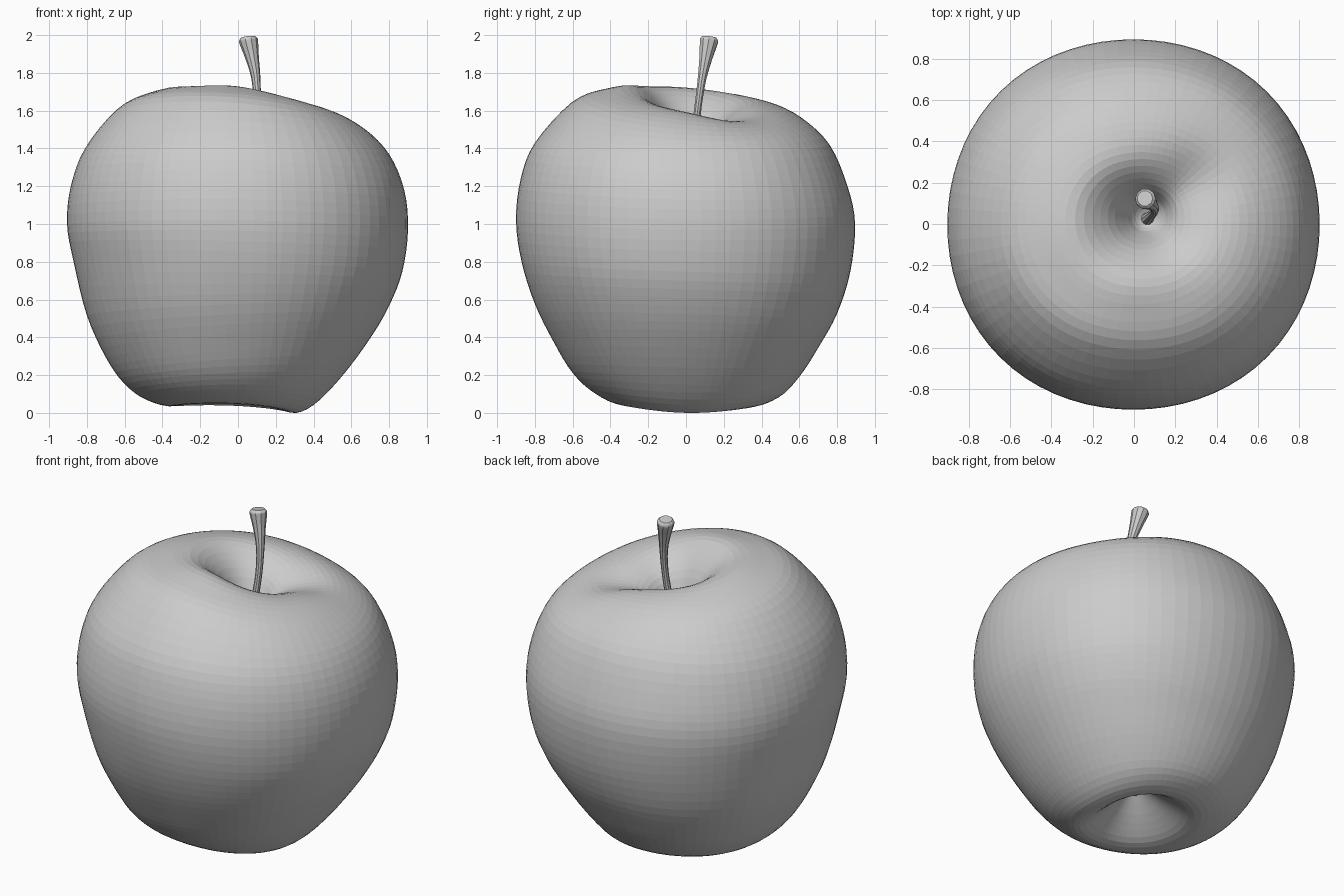
import bpy, math
from mathutils import Vector

if "Cube" in bpy.data.objects:
    bpy.data.objects.remove(bpy.data.objects["Cube"])


def loft(name, rings):
    """Skin closed rings of equal size and cap both ends."""
    n = len(rings[0])
    verts = [p for ring in rings for p in ring]
    faces = [tuple(range(n))[::-1]]
    for i in range(len(rings) - 1):
        for j in range(n):
            k = (j + 1) % n
            faces.append((i*n + j, i*n + k, (i+1)*n + k, (i+1)*n + j))
    faces.append(tuple(range((len(rings) - 1)*n, len(rings)*n)))
    mesh = bpy.data.meshes.new(name)
    mesh.from_pydata(verts, [], faces)
    obj = bpy.data.objects.new(name, mesh)
    bpy.context.collection.objects.link(obj)
    return obj


def spline(rows, steps):
    """Catmull-Rom through tuples of numbers."""
    ext = [rows[0]] + list(rows) + [rows[-1]]
    out = []
    for i in range(1, len(ext) - 2):
        for s in range(steps):
            t = s / steps
            out.append([0.5*(2*b + (c-a)*t + (2*a-5*b+4*c-d)*t*t + (3*b-a-3*c+d)*t**3)
                        for a, b, c, d in zip(*ext[i-1:i+3])])
    return out + [list(rows[-1])]


# Apple profiles, bottom to top: (radius, height) for right, back, left, front
PROFILE = [
    (.02, .26, .02, .26, .02, .26, .02, .26),
    (.16, .09, .19, .13, .19, .12, .19, .13),
    (.28, .01, .34, .045, .33, .045, .34, .055),
    (.40, .05, .49, .09, .48, .075, .48, .11),
    (.55, .20, .60, .20, .60, .16, .60, .22),
    (.70, .40, .70, .35, .70, .30, .70, .38),
    (.80, .57, .80, .53, .80, .52, .80, .58),
    (.87, .75, .87, .75, .87, .80, .87, .80),
    (.90, .97, .895, 1.0, .905, 1.0, .90, 1.02),
    (.88, 1.18, .855, 1.2, .885, 1.2, .875, 1.24),
    (.80, 1.37, .76, 1.42, .81, 1.40, .80, 1.43),
    (.67, 1.50, .61, 1.56, .65, 1.60, .61, 1.64),
    (.50, 1.585, .45, 1.63, .49, 1.69, .44, 1.71),
    (.33, 1.59, .30, 1.63, .31, 1.72, .28, 1.72),
    (.17, 1.52, .17, 1.54, .17, 1.60, .15, 1.59),
    (.07, 1.39, .07, 1.39, .07, 1.40, .07, 1.40),
    (.015, 1.35, .015, 1.35, .015, 1.35, .015, 1.35),
]
SEG = 72


def around(q, a):
    """Blend four quarter values smoothly by angle."""
    r, b, l, f = q
    return (sum(q)/4 + (r-l)/2*math.cos(a) + (b-f)/2*math.sin(a)
            + (r+l-b-f)/4*math.cos(2*a))


rings = []
rows = spline(PROFILE, 4)
for i, row in enumerate(rows):
    u = i / (len(rows) - 1)
    top = min(1, max(0, (u - .62) / .3))
    ring = []
    for j in range(SEG):
        a = 2*math.pi*j/SEG
        r, z = around(row[0::2], a), around(row[1::2], a)
        # slight fullness on the diagonals
        r *= 1 + .014*math.sin(2*a)**2
        # shallow valley running off the rim to the back right
        d = (a - math.radians(36) + math.pi) % (2*math.pi) - math.pi
        z -= .05*math.exp(-(d/.45)**2)*math.exp(-((u - .79)/.08)**2)
        # keep the high front left rim level
        e = (a - math.radians(225) + math.pi) % (2*math.pi) - math.pi
        z -= .02*math.exp(-(e/.6)**2)*math.exp(-((u - .81)/.06)**2)
        ring.append((r*math.cos(a) + .06*top**2, r*math.sin(a) + .035*top**2, z))
    rings.append(ring)
# keep the base on the ground
zmin = min(p[2] for ring in rings for p in ring)
loft("apple_body", [[(x, y, z - zmin*max(0, 1 - z)) for x, y, z in ring] for ring in rings])


def tube(name, path, sides, steps):
    """Round tube through (x, y, z, radius) points."""
    pts = spline(path, steps)
    rings = []
    for i, p in enumerate(pts):
        d = Vector(pts[min(i+1, len(pts)-1)][:3]) - Vector(pts[max(i-1, 0)][:3])
        side = d.cross(Vector((0, 1, 0))).normalized()
        up = d.cross(side).normalized()
        rings.append([Vector(p[:3]) + p[3]*(math.cos(t)*side + math.sin(t)*up)
                      for t in (2*math.pi*k/sides for k in range(sides))])
    return loft(name, rings)


# Stem, flared at its tip
tube("stem", [(.06, .02, 1.33, .032), (.085, .045, 1.47, .022), (.10, .065, 1.63, .02),
              (.095, .085, 1.77, .024), (.075, .105, 1.88, .036),
              (.06, .118, 1.95, .048), (.055, .122, 1.975, .05), (.053, .124, 1.99, .038)], 10, 3)

# Dried flower leaves in the bottom hollow
for k in range(5):
    a = 2*math.pi*k/5
    c, s = math.cos(a), math.sin(a)
    tube(f"calyx_leaf_{k+1}", [(.05*c, .05*s, .27, .02), (.04*c, .04*s, .23, .016),
                               (.02*c, .02*s, .20, .004)], 6, 2)
